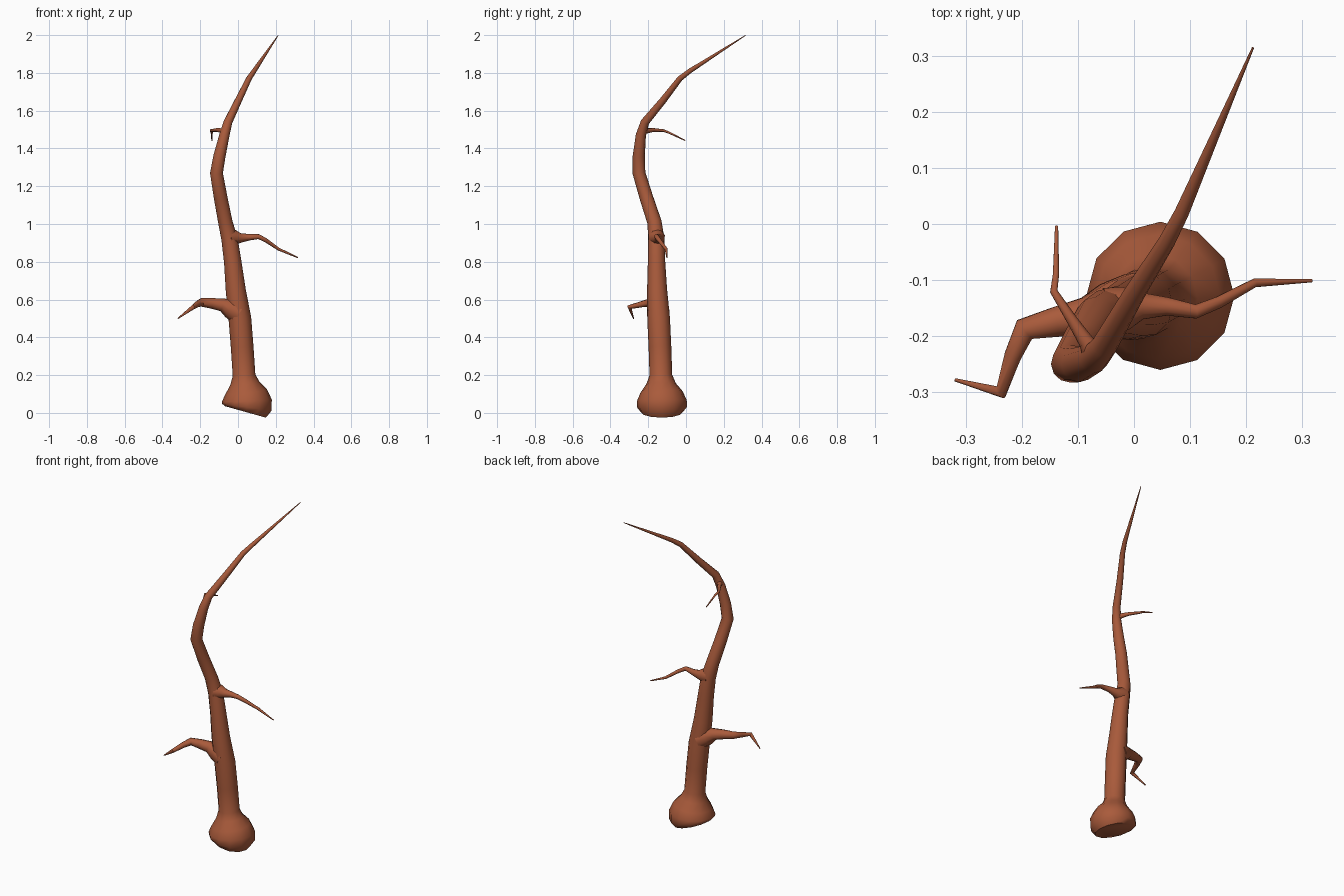
import bpy, bmesh, math
from mathutils import Vector

bark = bpy.data.materials.new("reddish_brown_bark")
bark.diffuse_color = (0.40, 0.104, 0.044, 1)


def limb(name, rings, sides):
    """Tapering tube through (x, y, z, radius) rings, capped at both ends."""
    bm = bmesh.new()
    pts = [Vector(r[:3]) for r in rings]
    loops, side = [], Vector((1, 0, 0))
    if abs((pts[1] - pts[0]).normalized().x) > 0.7:
        side = Vector((0, 0, 1))
    for i, p in enumerate(pts):
        a = (p - pts[i - 1]).normalized() if i else Vector()
        b = (pts[i + 1] - p).normalized() if i + 1 < len(pts) else Vector()
        t = (a + b).normalized()
        side = (side - t * side.dot(t)).normalized()
        up = t.cross(side)
        r = rings[i][3]
        loops.append([bm.verts.new(p + r * (side * math.cos(k * math.tau / sides)
                                            + up * math.sin(k * math.tau / sides)))
                      for k in range(sides)])
    for lo, hi in zip(loops, loops[1:]):
        for k in range(sides):
            n = (k + 1) % sides
            bm.faces.new((lo[k], lo[n], hi[n], hi[k]))
    bm.faces.new(loops[0][::-1])
    bm.faces.new(loops[-1])
    bmesh.ops.recalc_face_normals(bm, faces=bm.faces)
    me = bpy.data.meshes.new(name)
    bm.to_mesh(me)
    bm.free()
    me.materials.append(bark)
    ob = bpy.data.objects.new(name, me)
    bpy.context.collection.objects.link(ob)
    bpy.ops.object.select_all(action='DESELECT')
    ob.select_set(True)
    bpy.context.view_layer.objects.active = ob
    bpy.ops.object.shade_smooth_by_angle(angle=math.radians(50))
    return ob


# Trunk with bulbous root and whip-like tip
limb("trunk", [
    (0.040, -0.128, 0.005, 0.112), (0.047, -0.128, 0.03, 0.132),
    (0.047, -0.128, 0.065, 0.132), (0.043, -0.130, 0.11, 0.112),
    (0.036, -0.132, 0.155, 0.078), (0.032, -0.133, 0.20, 0.060),
    (0.022, -0.138, 0.35, 0.060), (0.010, -0.145, 0.50, 0.060),
    (-0.012, -0.153, 0.65, 0.053), (-0.028, -0.156, 0.80, 0.046),
    (-0.045, -0.157, 0.92, 0.043), (-0.067, -0.167, 1.01, 0.038),
    (-0.092, -0.210, 1.14, 0.036), (-0.114, -0.249, 1.27, 0.034),
    (-0.098, -0.250, 1.36, 0.032), (-0.072, -0.239, 1.47, 0.027),
    (-0.053, -0.217, 1.54, 0.023), (0.000, -0.125, 1.65, 0.019),
    (0.058, -0.032, 1.77, 0.015), (0.085, 0.020, 1.81, 0.013),
    (0.212, 0.314, 1.998, 0.002)], 12)

# Side branches, each flaring into the trunk
limb("lower_left_branch", [
    (0.00, -0.147, 0.53, 0.062), (-0.045, -0.155, 0.555, 0.052),
    (-0.085, -0.163, 0.572, 0.034), (-0.14, -0.175, 0.580, 0.028),
    (-0.195, -0.188, 0.585, 0.022), (-0.216, -0.235, 0.575, 0.016),
    (-0.237, -0.300, 0.560, 0.012), (-0.318, -0.278, 0.50, 0.003)], 10)
limb("middle_right_branch", [
    (-0.045, -0.157, 0.93, 0.046), (-0.015, -0.150, 0.928, 0.040),
    (0.015, -0.146, 0.926, 0.025), (0.06, -0.147, 0.930, 0.017),
    (0.11, -0.156, 0.933, 0.013), (0.15, -0.140, 0.912, 0.011),
    (0.215, -0.105, 0.867, 0.008), (0.317, -0.101, 0.822, 0.003)], 10)
limb("upper_twig", [
    (-0.068, -0.235, 1.485, 0.024), (-0.085, -0.210, 1.493, 0.014),
    (-0.110, -0.172, 1.498, 0.010), (-0.143, -0.120, 1.495, 0.007),
    (-0.139, -0.090, 1.484, 0.006), (-0.138, -0.004, 1.442, 0.003)], 8)
